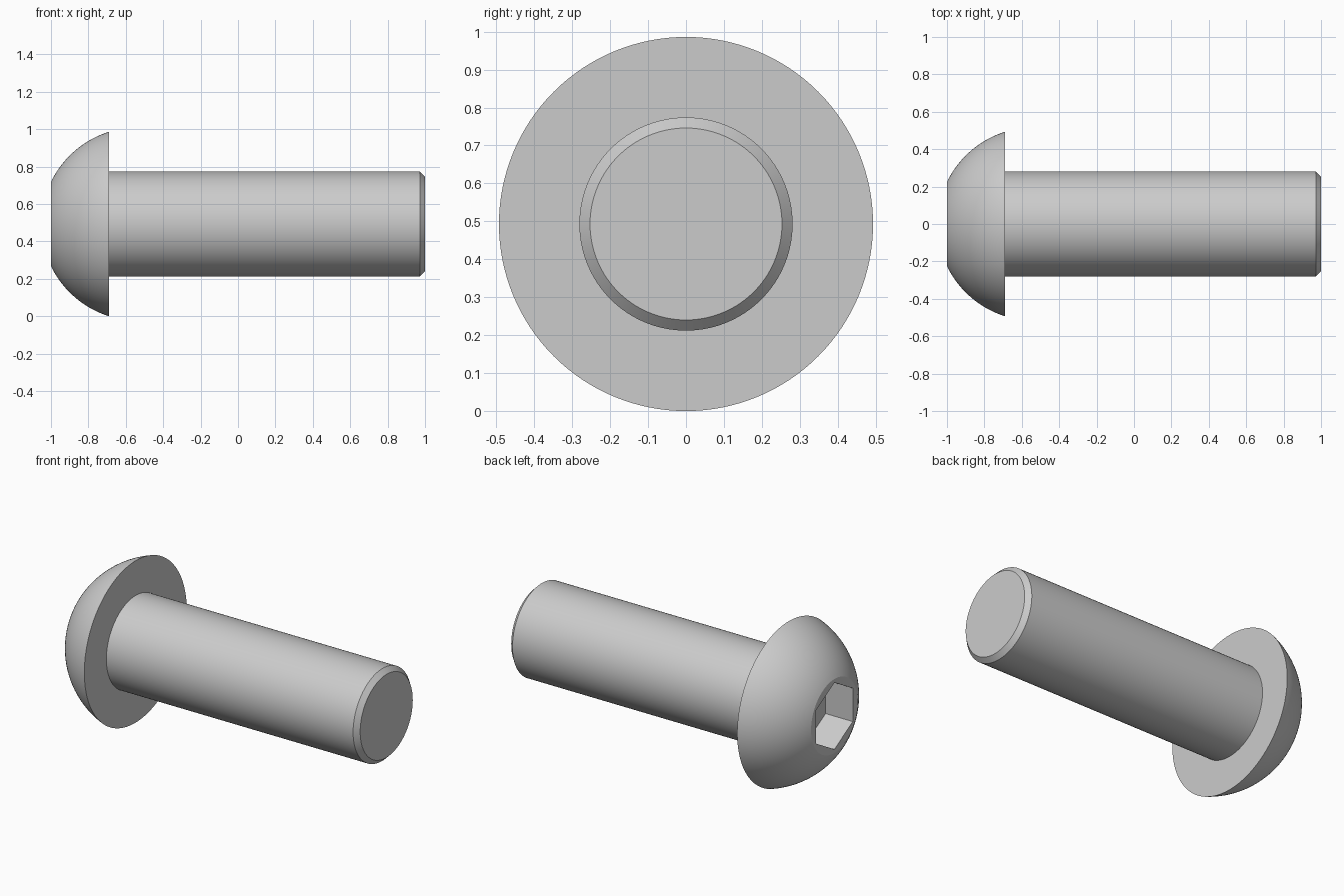
import bpy, bmesh, math
from mathutils import Matrix, Vector

if "Cube" in bpy.data.objects:
    bpy.data.objects.remove(bpy.data.objects["Cube"])

AXIS_Z = 0.493      # height of the screw axis
SEGMENTS = 128


def finish(name, bm):
    bmesh.ops.recalc_face_normals(bm, faces=bm.faces)
    mesh = bpy.data.meshes.new(name)
    bm.to_mesh(mesh)
    bm.free()
    obj = bpy.data.objects.new(name, mesh)
    bpy.context.collection.objects.link(obj)
    return obj


def revolve(name, profile):
    """Turn (x, radius) points around the screw axis and cap both ends."""
    bm = bmesh.new()
    rings = []
    for x, r in profile:
        rings.append([bm.verts.new((x, r * math.cos(a), AXIS_Z + r * math.sin(a)))
                      for a in (2 * math.pi * i / SEGMENTS for i in range(SEGMENTS))])
    for r0, r1 in zip(rings, rings[1:]):
        for i in range(SEGMENTS):
            j = (i + 1) % SEGMENTS
            bm.faces.new((r0[i], r0[j], r1[j], r1[i]))
    bm.faces.new(rings[0])
    bm.faces.new(rings[-1])
    return finish(name, bm)


# Domed head: arc centred on the axis, from the flat top to the rim
cx = -0.535
a0 = math.atan2(0.225, -1 - cx)
a1 = math.atan2(0.493, -0.69 - cx)
radius = math.hypot(0.493, -0.69 - cx)
profile = []
for i in range(21):
    a = a0 + (a1 - a0) * i / 20
    profile.append((cx + radius * math.cos(a), radius * math.sin(a)))
profile[0] = (-1, 0.225)

# Shank with chamfered tip
profile += [(-0.69, 0.281), (0.972, 0.281), (1.0, 0.253)]
screw = revolve("button_head_screw", profile)

# Hexagonal socket, corners pointing up and down
depth, corner = 0.183, 0.352 / math.sqrt(3)
bm = bmesh.new()
hexagon = [bm.verts.new((-1.1, corner * math.sin(k * math.pi / 3),
                         AXIS_Z + corner * math.cos(k * math.pi / 3))) for k in range(6)]
face = bm.faces.new(hexagon)
ext = bmesh.ops.extrude_face_region(bm, geom=[face], use_keep_orig=True)
bmesh.ops.translate(bm, vec=(0.1 + depth, 0, 0),
                    verts=[v for v in ext["geom"] if isinstance(v, bmesh.types.BMVert)])
cutter = finish("socket_cutter", bm)
cutter.hide_render = True

cut = screw.modifiers.new("socket", 'BOOLEAN')
cut.operation = 'DIFFERENCE'
cut.solver = 'EXACT'
cut.object = cutter
bpy.context.view_layer.objects.active = screw
screw.select_set(True)
bpy.ops.object.modifier_apply(modifier=cut.name)
bpy.data.objects.remove(cutter)

# Smooth dome and shank, crisp edges elsewhere
bpy.ops.object.shade_smooth_by_angle(angle=math.radians(20))
